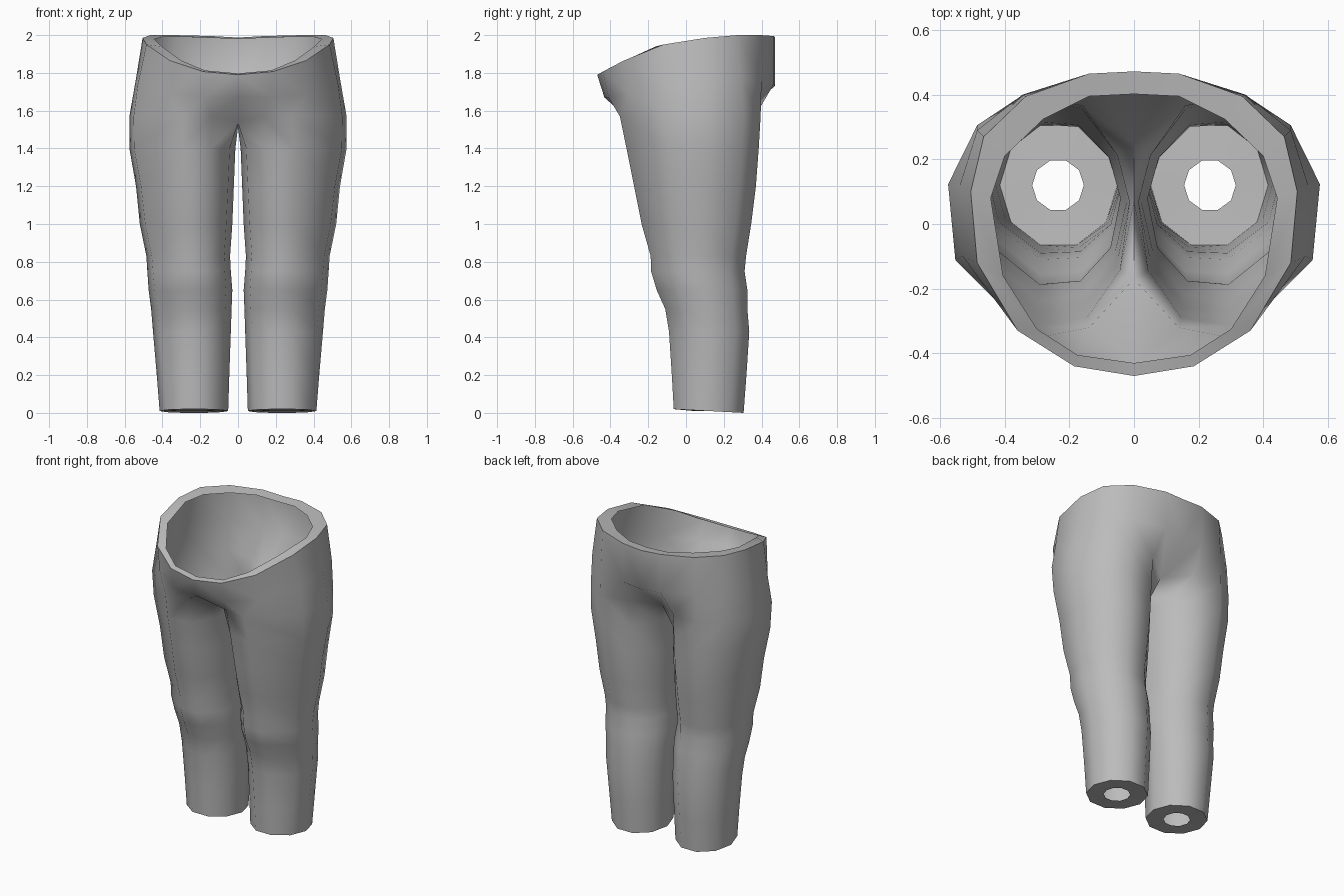
import bpy, bmesh, math
from mathutils import Vector

if "Cube" in bpy.data.objects:
    bpy.data.objects.remove(bpy.data.objects["Cube"])

mat = bpy.data.materials.new("grey_cloth")
mat.diffuse_color = (0.5, 0.5, 0.5, 1)
mat.use_nodes = True
mat.node_tree.nodes["Principled BSDF"].inputs["Base Color"].default_value = mat.diffuse_color

# Leg cross-section, counter-clockwise from the inner front corner (unit box)
ANGLES = [math.radians(a) for a in range(-108, 252, 36)]
HEM = [(math.cos(a), math.sin(a) / math.sin(math.radians(72))) for a in ANGLES]
THIGH = [(-.55, -.92), (-.02, -1), (.92, -.36), (1, .27), (.68, .76),
         (.2, 1), (-.48, .92), (-.87, .5), (-1, .1), (-.9, -.5)]

# Leg levels: z, inner x, outer x, front y, back y
LEVELS = [(1.57, .012, .575, -.35, .395), (1.40, .014, .575, -.315, .385),
          (1.20, .022, .54, -.275, .37), (1.00, .03, .52, -.235, .345),
          (.83, .042, .485, -.187, .318), (.75, .038, .48, -.185, .31),
          (.65, .03, .473, -.155, .325), (.55, .034, .46, -.11, .325),
          (.43, .038, .45, -.09, .335), (.20, .046, .43, -.075, .32),
          (.0, .052, .415, -.065, .305)]

# Half outlines from front centre to back centre
WAIST = [(0, -.47, 1.79), (.185, -.44, 1.807), (.36, -.33, 1.865), (.485, -.12, 1.95),
         (.505, .1, 1.985), (.465, .27, 2.0), (.335, .395, 2.0), (.14, .465, 1.995), (0, .472, 1.987)]
RIM = [(0, -.43, 1.797), (.175, -.405, 1.813), (.3, -.325, 1.865), (.405, -.16, 1.94),
       (.443, .08, 1.978), (.4, .21, 1.99), (.28, .325, 1.99), (.14, .395, 1.985), (0, .402, 1.98)]
HIP = [(0, -.432, 1.67), (.18, -.41, 1.67), (.365, -.3, 1.69), (.53, -.1, 1.74),
       (.54, .115, 1.77), (.485, .29, 1.77), (.345, .4, 1.76), (.14, .465, 1.74), (0, .47, 1.73)]
CROTCH = [(0, .25, 1.54), (0, .07, 1.51), (0, -.17, 1.535)]


def leg_ring(z, x0, x1, y0, y1):
    t = min(z / 1.5, 1)
    ring = []
    for (hu, hv), (tu, tv) in zip(HEM, THIGH):
        u, v = hu + (tu - hu) * t, hv + (tv - hv) * t
        ring.append(((x0 + x1) / 2 + u * (x1 - x0) / 2,
                     (y0 + y1) / 2 + v * (y1 - y0) / 2, z))
    return ring


bm = bmesh.new()


def strip(a, b, closed=False):
    n = len(a)
    for i in range(n if closed else n - 1):
        j = (i + 1) % n
        bm.faces.new((a[i], b[i], b[j], a[j]))


def add(points):
    return [bm.verts.new(p) for p in points]


# Waist rim and pelvis
rim, waist, hip = add(RIM), add(WAIST), add(HIP)
strip(rim, waist)
strip(waist, hip)
# Top of the thigh shares the crotch line
top = add(leg_ring(*LEVELS[0])[:7]) + add(CROTCH)
strip(hip, [top[9]] + top[:8])
# Leg down to the hem
prev = top
for lev in LEVELS[1:]:
    pts = leg_ring(*lev)
    if lev[0] == 0:
        pts = [(x, y, .02 * (.305 - y) / .37) for x, y, z in pts]
    ring = add(pts)
    strip(prev, ring, True)
    prev = ring
# Hem cuff turned inward around the ankle hole
hole = add([(.235 + .08 * math.cos(a), .12 + .08 * math.sin(a), .01) for a in ANGLES])
strip(prev, hole, True)

me = bpy.data.meshes.new("trousers")
bmesh.ops.recalc_face_normals(bm, faces=bm.faces)
# Mirror the second half and weld the centre line
geo = bmesh.ops.duplicate(bm, geom=bm.verts[:] + bm.edges[:] + bm.faces[:])["geom"]
for v in geo:
    if isinstance(v, bmesh.types.BMVert):
        v.co.x = -v.co.x
bmesh.ops.reverse_faces(bm, faces=[f for f in geo if isinstance(f, bmesh.types.BMFace)])
bmesh.ops.remove_doubles(bm, verts=[v for v in bm.verts if abs(v.co.x) < 1e-5], dist=1e-4)
bmesh.ops.recalc_face_normals(bm, faces=bm.faces)
bm.to_mesh(me)
bm.free()
me.materials.append(mat)
trousers = bpy.data.objects.new("trousers", me)
bpy.context.collection.objects.link(trousers)
bpy.context.view_layer.objects.active = trousers
trousers.select_set(True)
bpy.ops.object.shade_smooth_by_angle(angle=math.radians(60))
